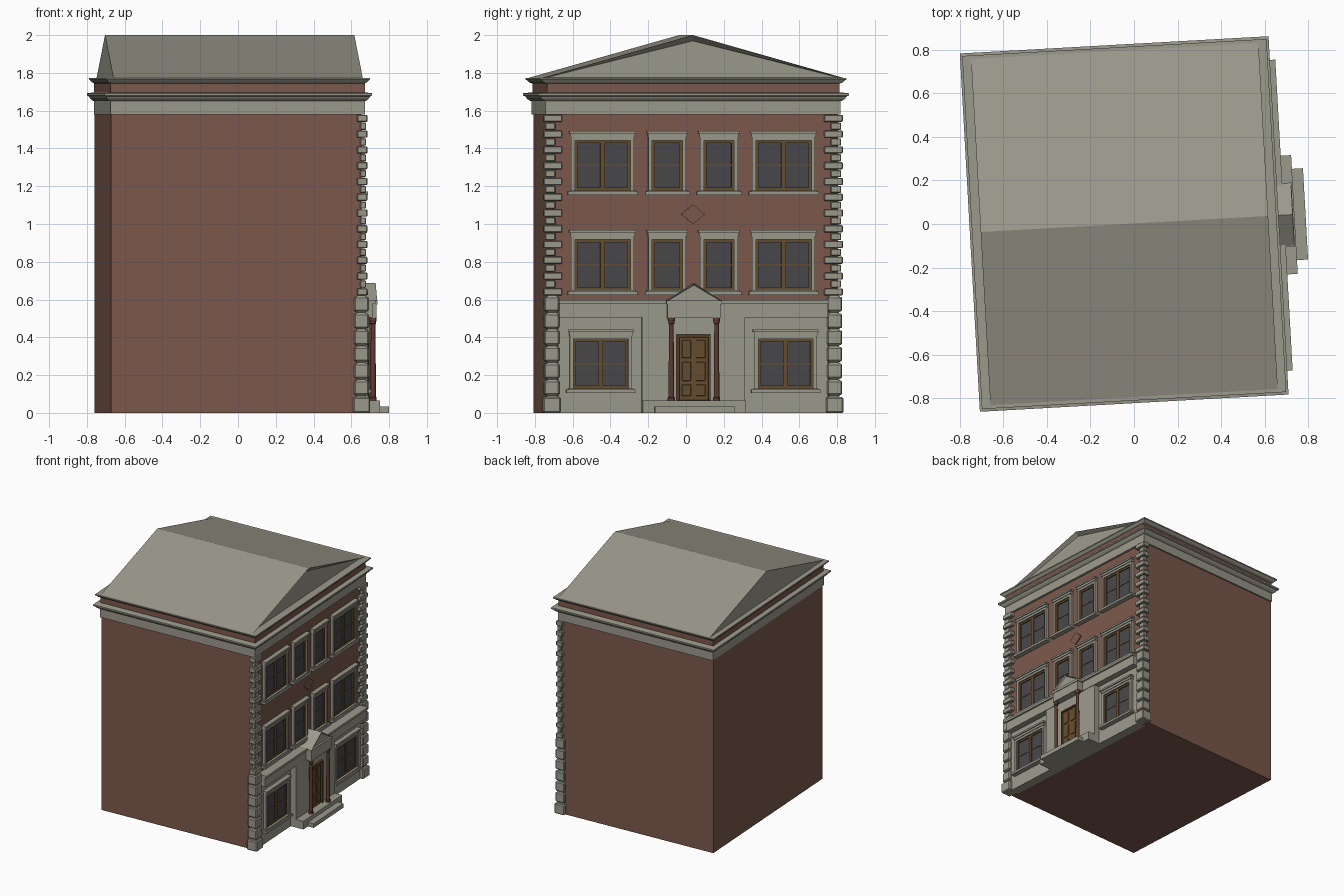
import bpy, bmesh, math
from mathutils import Matrix

if "Cube" in bpy.data.objects:
    bpy.data.objects.remove(bpy.data.objects["Cube"])

# The whole house is turned slightly about z; parts are laid out square, facade toward +x
PLACE = Matrix.Translation((-0.045, 0, 0)) @ Matrix.Rotation(math.radians(3.2), 4, 'Z')


def material(name, rgb):
    m = bpy.data.materials.new(name)
    m.diffuse_color = (*rgb, 1)
    m.use_nodes = True
    m.node_tree.nodes["Principled BSDF"].inputs["Base Color"].default_value = m.diffuse_color
    return m


BRICK = material("brick", (0.20, 0.10, 0.073))
STONE = material("stone", (0.33, 0.32, 0.26))
WOOD = material("wood", (0.13, 0.075, 0.028))
GLASS = material("glass", (0.065, 0.065, 0.07))
MAROON = material("dark_red", (0.11, 0.045, 0.03))


def finish(name, bm, mat, bevel=0):
    bmesh.ops.recalc_face_normals(bm, faces=bm.faces)
    me = bpy.data.meshes.new(name)
    bm.to_mesh(me)
    bm.free()
    me.transform(PLACE)
    me.materials.append(mat)
    ob = bpy.data.objects.new(name, me)
    bpy.context.collection.objects.link(ob)
    if bevel:
        mod = ob.modifiers.new("bevel", 'BEVEL')
        mod.width, mod.segments = bevel, 1
    return ob


def loft(bm, rings):
    """Skin a stack of equal-length point rings and cap both ends."""
    vs = [[bm.verts.new(p) for p in r] for r in rings]
    n = len(vs[0])
    for a, b in zip(vs, vs[1:]):
        for i in range(n):
            bm.faces.new((a[i], a[(i + 1) % n], b[(i + 1) % n], b[i]))
    bottom = bm.faces.new(vs[0])
    top = bm.faces.new(vs[-1])
    return bottom, top


def boxes(name, items, mat, bevel=0):
    """Each item is x0, x1, y0, y1, z0, z1."""
    bm = bmesh.new()
    for x0, x1, y0, y1, z0, z1 in items:
        loft(bm, [[(x0, y0, z), (x1, y0, z), (x1, y1, z), (x0, y1, z)] for z in (z0, z1)])
    return finish(name, bm, mat, bevel)


def moulding(name, profile, mat):
    """Rectangular moulding round the house; profile is (overhang, z)."""
    bm = bmesh.new()
    rings = []
    for o, z in profile:
        x, y = 0.665 + o, 0.77 + 1.2 * o
        rings.append([(-x, -y, z), (x, -y, z), (x, y, z), (-x, y, z)])
    loft(bm, rings)
    return finish(name, bm, mat)


def gable(name, x0, x1, half, z0, z1, mat, inset, depth):
    """Triangular prism with a sunk panel on its front end."""
    bm = bmesh.new()
    _, front = loft(bm, [[(x, -half, z0), (x, half, z0), (x, 0, z1)] for x in (x0, x1)])
    bmesh.ops.recalc_face_normals(bm, faces=bm.faces)
    bmesh.ops.inset_individual(bm, faces=[front], thickness=inset, depth=-depth)
    return finish(name, bm, mat)


# Walls, cornices and roof
WALL, BASE = 0.657, 0.672
boxes("brick_walls", [(-0.672, WALL, -0.77, 0.77, 0, 1.75)], BRICK)
boxes("attic_band", [(-0.674, 0.674, -0.775, 0.775, 1.69, 1.755)], BRICK)
moulding("frieze", [(0.01, 1.58), (0.01, 1.66)], STONE)
moulding("main_cornice", [(0.01, 1.65), (0.02, 1.655), (0.03, 1.665), (0.035, 1.675),
                          (0.045, 1.68), (0.045, 1.692), (0.01, 1.697)], STONE)
moulding("upper_cornice", [(0.01, 1.745), (0.02, 1.75), (0.03, 1.762),
                           (0.035, 1.765), (0.035, 1.774)], STONE)
gable("roof", -0.66, 0.662, 0.81, 1.77, 2.0, STONE, 0.031, 0.025)

# Corner quoins: alternating small blocks above, heavy bevelled blocks below
upper, lower = [], []
N = 23
pitch = (1.58 - 0.62) / N
for i in range(N):
    z = 0.62 + i * pitch
    long = i % 2 == 0
    inner, outer, back = (0.695, 0.793, 0.632) if long else (0.73, 0.785, 0.65)
    front = 0.687 if long else 0.68
    for s in (-1, 1):
        a, b = sorted((s * inner, s * outer))
        upper.append((back, front, a, b, z + 0.002, z + pitch - 0.002))
for i in range(7):
    z = i * 0.0886
    w = 0.006 if i == 0 else 0
    for s in (-1, 1):
        a, b = sorted((s * (0.71 - w), s * (0.79 + w)))
        lower.append((0.617 - w, 0.695 + w, a, b, z + (0.006 if i else 0), z + 0.083))
        a, b = sorted((s * 0.715, s * 0.78))
        lower.append((0.625, 0.685, a, b, z, z + 0.0886))
boxes("upper_quoins", upper, STONE, 0.004)
boxes("lower_quoins", lower, STONE, 0.007)

# Stone ground floor with projecting centre bay and string course
boxes("ground_floor_facing", [(0.6, BASE, -0.715, 0.715, 0, 0.59)], STONE)
boxes("centre_bay", [(0.6, 0.718, -0.273, 0.273, 0, 0.51)], STONE)
boxes("string_course", [(0.6, 0.722, -0.712, 0.712, 0.505, 0.58),
                        (0.6, 0.735, -0.715, 0.715, 0.58, 0.598)], STONE)

# Windows: stone surround, wooden sashes, panes
surround, sash, panes = [], [], []


def window(y, w, z0, z1, x):
    for s in (-1, 1):
        a, b = sorted((y + s * w, y + s * (w + 0.02)))
        surround.append((x - 0.01, x + 0.022, a, b, z0, z1))
    h = w + 0.02
    surround.append((x - 0.01, x + 0.022, y - h, y + h, z1, z1 + 0.018))
    surround.append((x - 0.01, x + 0.028, y - h - 0.003, y + h + 0.003, z1 + 0.018, z1 + 0.036))
    surround.append((x - 0.01, x + 0.036, y - h - 0.009, y + h + 0.009, z1 + 0.036, z1 + 0.05))
    surround.append((x - 0.01, x + 0.04, y - h - 0.018, y + h + 0.018, z0 - 0.025, z0 - 0.007))
    surround.append((x - 0.01, x + 0.03, y - h - 0.008, y + h + 0.008, z0 - 0.007, z0))
    panes.append((x - 0.01, x + 0.003, y - w, y + w, z0, z1))
    f, d = 0.014, x + 0.012
    sash.append((x - 0.01, d, y - w, y + w, z0, z0 + f))
    sash.append((x - 0.01, d, y - w, y + w, z1 - f, z1))
    sash.append((x - 0.01, d, y - w, y - w + f, z0, z1))
    sash.append((x - 0.01, d, y + w - f, y + w, z0, z1))
    zm = (z0 + z1) / 2
    sash.append((x - 0.01, x + 0.007, y - w, y + w, zm - 0.004, zm + 0.004))
    if w > 0.1:
        sash.append((x - 0.01, d, y - 0.012, y + 0.012, z0, z1))


for side in (-1, 1):
    for z0, z1 in ((0.65, 0.917), (1.178, 1.443)):
        window(side * 0.48, 0.147, z0, z1, WALL)
        window(side * 0.137, 0.08, z0, z1, WALL)
    window(side * 0.49, 0.145, 0.13, 0.392, BASE)
boxes("window_surrounds", surround, STONE)
boxes("window_sashes", sash, WOOD)
boxes("window_panes", panes, GLASS)

# Diamond ornament between the upper floors
bm = bmesh.new()
loft(bm, [[(x, -0.063, 1.052), (x, 0, 1.0), (x, 0.063, 1.052), (x, 0, 1.104)]
          for x in (WALL - 0.01, WALL + 0.008)])
finish("diamond_ornament", bm, BRICK)

# Entrance steps
boxes("upper_step", [(0.65, 0.783, -0.273, 0.273, 0, 0.066)], STONE)
boxes("lower_step", [(0.7, 0.834, -0.21, 0.21, 0, 0.034)], STONE)

# Panelled door
door = [(0.7, 0.722, -0.088, 0.088, 0.066, 0.412)]
for s in (-1, 1):
    door.append((0.7, 0.734, *sorted((s * 0.076, s * 0.09)), 0.066, 0.415))
    for z0, z1 in ((0.09, 0.15), (0.17, 0.27), (0.29, 0.385)):
        door.append((0.7, 0.728, *sorted((s * 0.014, s * 0.062)), z0, z1))
door.append((0.7, 0.734, -0.09, 0.09, 0.4, 0.415))
boxes("door", door, WOOD, 0.002)

# Portico columns
for s, side in ((-1, "left"), (1, "right")):
    bm = bmesh.new()
    profile = [(0.019, 0.066), (0.019, 0.08), (0.015, 0.085), (0.0135, 0.3), (0.012, 0.47),
               (0.016, 0.474), (0.016, 0.482), (0.019, 0.49), (0.019, 0.504)]
    loft(bm, [[(0.755 + r * math.cos(a), s * 0.12 + r * math.sin(a), z)
               for a in (2 * math.pi * k / 12 for k in range(12))] for r, z in profile])
    finish(side + "_column", bm, MAROON)

# Portico entablature and pediment
boxes("portico_entablature", [(0.66, 0.772, -0.14, 0.14, 0.502, 0.575),
                              (0.66, 0.777, -0.147, 0.147, 0.575, 0.595)], STONE)
gable("portico_pediment", 0.655, 0.775, 0.147, 0.592, 0.688, STONE, 0.012, 0.012)
